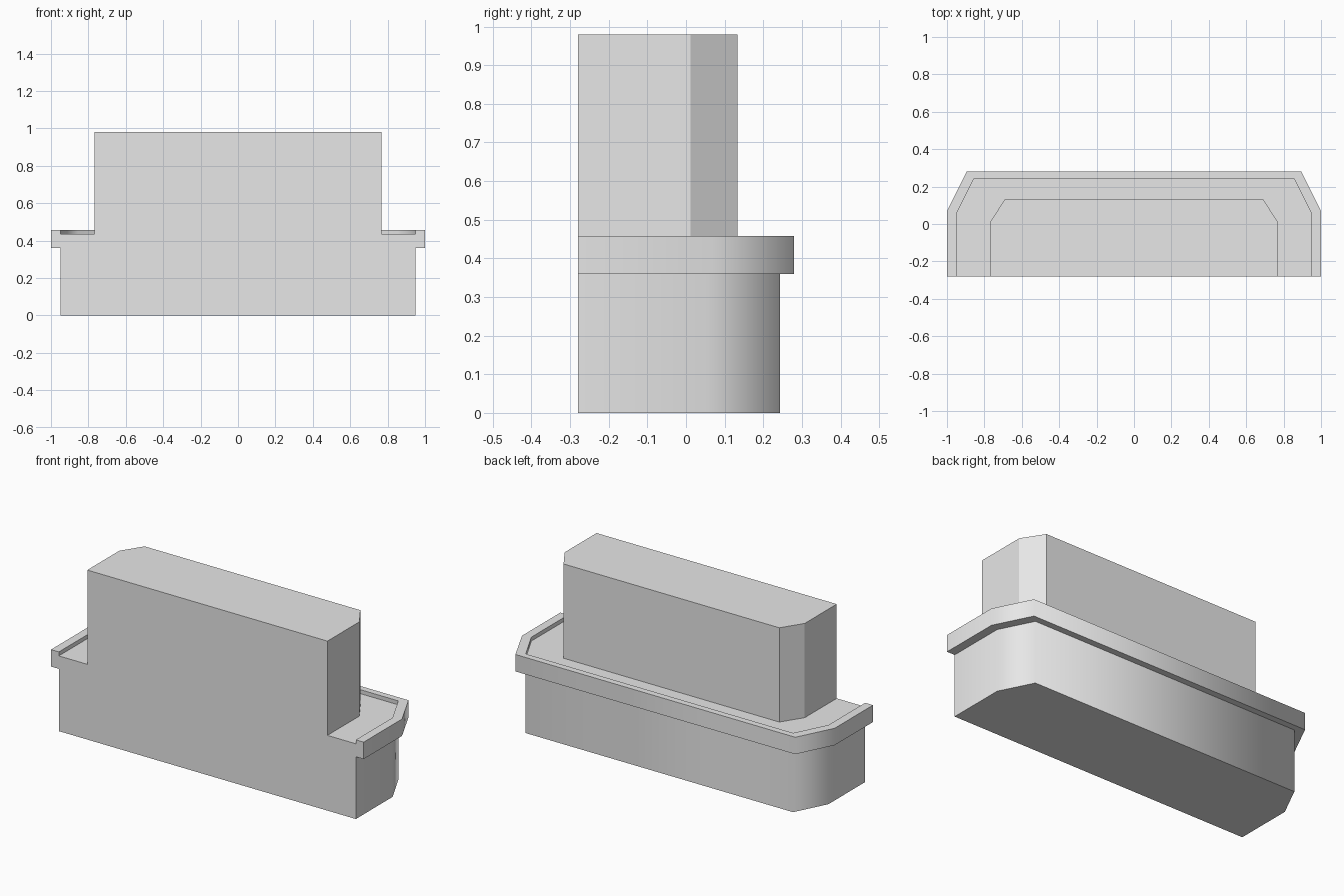
import bpy
import bmesh
from math import radians

FRONT = -0.28

cube = bpy.data.objects.get("Cube")
if cube:
    bpy.data.objects.remove(cube, do_unlink=True)

grey = bpy.data.materials.new("plain grey")
grey.use_nodes = True
grey.diffuse_color = (0.8, 0.8, 0.8, 1)
grey.node_tree.nodes["Principled BSDF"].inputs["Base Color"].default_value = (0.8, 0.8, 0.8, 1)


def outline(side_x, side_y, back_x, back_y):
    """Chamfered plan, open along the flat front."""
    half = [(side_x, FRONT), (side_x, side_y), (back_x, back_y)]
    return half + [(-x, y) for x, y in reversed(half)]


base = outline(0.95, 0.055, 0.855, 0.243)
rim = outline(1.0, 0.07, 0.895, 0.28)
tower = outline(0.768, 0.012, 0.69, 0.133)

# Plan and height of each step: base, overhanging rim, sunken tray, tower
FLOOR, TOP = 0.435, 0.98
steps = [(base, 0), (base, 0.36), (rim, 0.36), (rim, 0.458),
         (base, 0.458), (base, FLOOR), (tower, FLOOR), (tower, TOP)]

bm = bmesh.new()
rings = [[bm.verts.new((x, y, z)) for x, y in plan] for plan, z in steps]

# Walls and ledges between neighbouring steps
for lower, upper in zip(rings, rings[1:]):
    for i in range(len(lower) - 1):
        bm.faces.new((lower[i], lower[i + 1], upper[i + 1], upper[i]))

# Bottom, top and the single flat front
bm.faces.new(rings[0][::-1])
bm.faces.new(rings[-1])
bm.faces.new([r[0] for r in rings] + [r[-1] for r in reversed(rings)])
bmesh.ops.recalc_face_normals(bm, faces=bm.faces)

mesh = bpy.data.meshes.new("stepped_body")
bm.to_mesh(mesh)
bm.free()
mesh.materials.append(grey)
body = bpy.data.objects.new("stepped_body", mesh)
bpy.context.collection.objects.link(body)

# Rounded shading on the base and rim, flat facets on the tower
bpy.ops.object.select_all(action='DESELECT')
body.select_set(True)
bpy.context.view_layer.objects.active = body
bpy.ops.object.shade_smooth_by_angle(angle=radians(70))
for face in mesh.polygons:
    if face.center.z > FLOOR + 0.1:
        face.use_smooth = False
